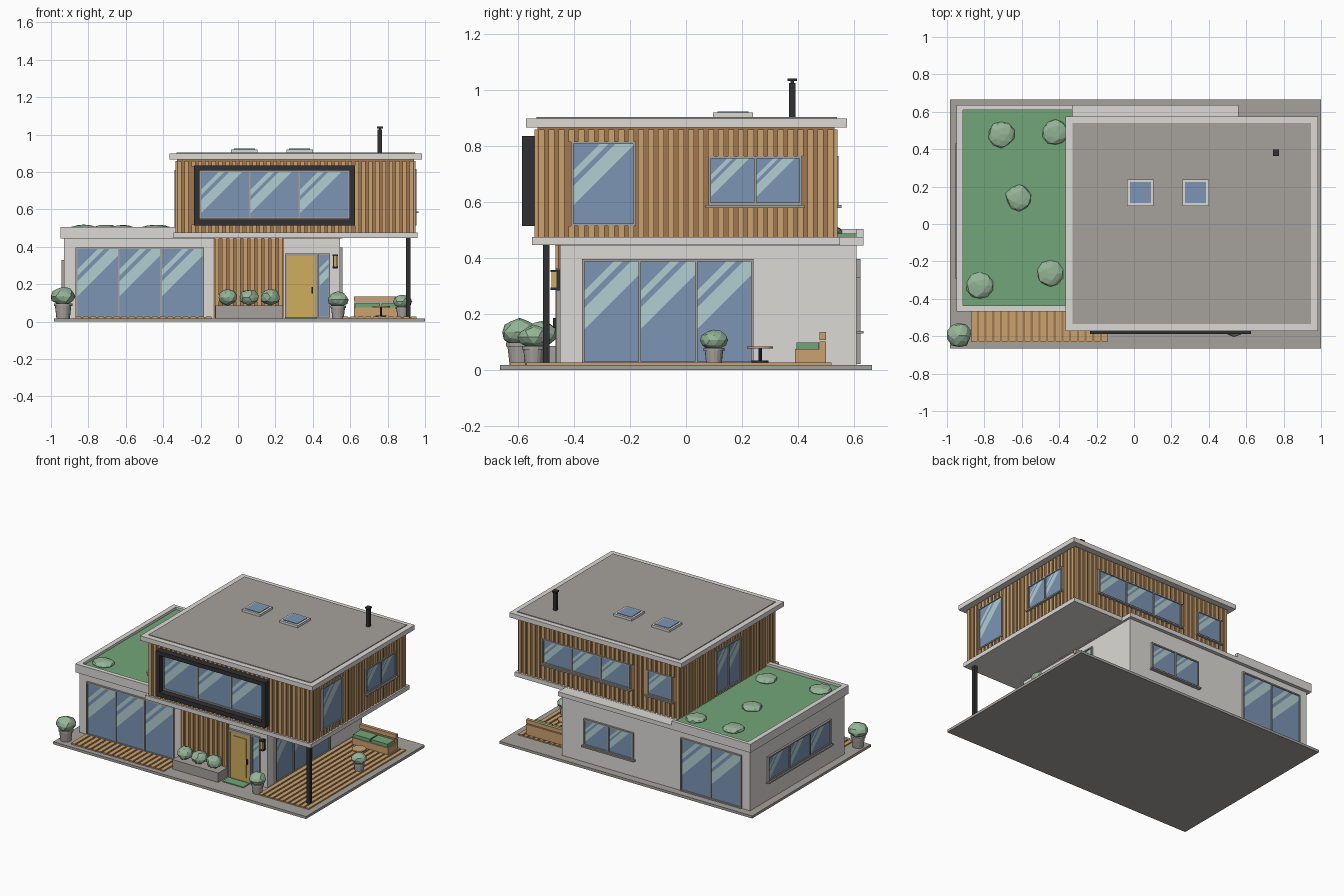
import bpy, bmesh, math, random
from mathutils import Vector, Matrix

if "Cube" in bpy.data.objects:
    bpy.data.objects.remove(bpy.data.objects["Cube"])
random.seed(4)

def material(name, r, g, b):
    m = bpy.data.materials.new(name)
    m.diffuse_color = (r, g, b, 1)
    m.use_nodes = True
    m.node_tree.nodes["Principled BSDF"].inputs["Base Color"].default_value = m.diffuse_color
    return m

WHITE = material("off_white", .72, .70, .67)
GREY = material("warm_grey", .38, .36, .34)
DARK = material("charcoal", .03, .03, .033)
WOOD = material("light_wood", .60, .36, .16)
BROWN = material("brown_wood", .36, .19, .08)
GLASS = material("blue_glass", .20, .30, .46)
GLINT = material("pale_glint", .45, .62, .64)
YELLOW = material("yellow_door", .62, .42, .11)
GREEN = material("grass_green", .17, .38, .19)
LEAF = material("leaf_green", .30, .46, .31)

def finish(name, bm, *mats):
    me = bpy.data.meshes.new(name)
    bm.to_mesh(me)
    bm.free()
    for m in mats:
        me.materials.append(m)
    ob = bpy.data.objects.new(name, me)
    bpy.context.collection.objects.link(ob)
    return ob

def boxes(name, mat, *items):
    """One object made of boxes (x0, x1, y0, y1, z0, z1)."""
    bm = bmesh.new()
    for x0, x1, y0, y1, z0, z1 in items:
        c = Vector((x0 + x1, y0 + y1, z0 + z1)) / 2
        s = Matrix.Diagonal((abs(x1 - x0), abs(y1 - y0), abs(z1 - z0), 1))
        bmesh.ops.create_cube(bm, size=1, matrix=Matrix.Translation(c) @ s)
    return finish(name, bm, mat)

# Each wall side: direction to the right as seen from outside, and outward direction
SIDES = {"front": ((1, 0, 0), (0, -1, 0)), "right": ((0, 1, 0), (1, 0, 0)),
         "back": ((-1, 0, 0), (0, 1, 0)), "left": ((0, -1, 0), (-1, 0, 0))}

def on_wall(side, u0, u1, o0, o1, z0, z1):
    """Box from wall coordinates: along, outward distance, height."""
    U, N = (Vector(v) for v in SIDES[side])
    a, b = U * u0 + N * o0, U * u1 + N * o1
    return (min(a.x, b.x), max(a.x, b.x), min(a.y, b.y), max(a.y, b.y), z0, z1)

def pane(name, side, u0, u1, o, z0, z1):
    """Glass sheet cut by two diagonal glints."""
    U, N = (Vector(v) for v in SIDES[side])
    Z = Vector((0, 0, 1))
    bm = bmesh.new()
    bm.faces.new([bm.verts.new(U * u + N * o + Z * z)
                  for u, z in ((u0, z0), (u1, z0), (u1, z1), (u0, z1))])
    w, h = u1 - u0, z1 - z0
    base = U * u1 + N * o + Z * z0
    D = Z - U
    for t in (.56, .70, .75, .81):
        bmesh.ops.bisect_plane(bm, geom=bm.verts[:] + bm.edges[:] + bm.faces[:],
                               plane_co=base + Z * t * (w + h), plane_no=D)
    for f in bm.faces:
        t = (f.calc_center_median() - base).dot(D) / (w + h)
        f.material_index = int(.56 < t < .70 or .75 < t < .81)
    finish(name, bm, GLASS, GLINT)

def window(name, side, a0, a1, wall, z0, z1, n, sill=False, frame=GREY, fw=.009):
    s = 1 if side in ("front", "right") else -1
    u0, u1 = sorted((a0 * s, a1 * s))
    parts = [on_wall(side, u0, u1, wall - .01, wall + .014, z, z + fw) for z in (z0, z1 - fw)]
    step = (u1 - u0 - fw) / n
    for i in range(n + 1):
        u = u0 + i * step
        parts.append(on_wall(side, u, u + fw, wall - .01, wall + .014, z0, z1))
        if i < n:
            pane(name + "_glass_%d" % (i + 1), side, u + fw, u + step, wall + .007, z0 + fw, z1 - fw)
    if sill:
        parts.append(on_wall(side, u0 - .01, u1 + .01, wall, wall + .024, z0 - .01, z0))
    boxes(name + "_frame", frame, *parts)

def battens(name, side, a0, a1, wall, z0, z1, holes=()):
    """Vertical cladding strips, interrupted at window openings."""
    s = 1 if side in ("front", "right") else -1
    n = round((a1 - a0) / .036)
    step = (a1 - a0) / n
    parts = []
    for i in range(n):
        a = a0 + (i + .5) * step
        spans = [(z0, z1)]
        for h0, h1, b, t in holes:
            if h0 - .01 < a < h1 + .01:
                spans = [(z0, b), (t, z1)]
        for b, t in spans:
            parts.append(on_wall(side, a * s - .011, a * s + .011, wall - .002, wall + .009, b, t))
    boxes(name, WOOD, *parts)

def bush(name, x, y, z, r, rz):
    bm = bmesh.new()
    bmesh.ops.create_icosphere(bm, subdivisions=2, radius=1)
    for v in bm.verts:
        v.co *= random.uniform(.9, 1.06)
        v.co = Vector((x + v.co.x * r, y + v.co.y * r, z + v.co.z * rz))
    finish(name, bm, LEAF)

def cylinder(bm, x, y, z0, z1, r0, r1, n=16):
    bmesh.ops.create_cone(bm, cap_ends=True, segments=n, radius1=r0, radius2=r1, depth=z1 - z0,
                          matrix=Matrix.Translation((x, y, (z0 + z1) / 2)))

# Base and decks
boxes("base_slab", GREY, (-.985, 1, -.665, .665, 0, .018))
def deck(name, x0, x1, y0, y1, n):
    w = (x1 - x0) / n
    boxes(name + "_boards", WOOD, *[(x0 + i * w, x0 + (i + .72) * w, y0, y1, .018, .027) for i in range(n)])
    boxes(name + "_bed", BROWN, (x0, x1 - .28 * w, y0 + .003, y1 - .003, .016, .021))
deck("front_deck", -.87, -.13, -.63, -.455, 18)
deck("side_deck", .56, .965, -.57, .52, 10)

# Ground floor
boxes("ground_walls", WHITE, (-.93, .545, -.45, .61, .018, .45))
boxes("ground_roof_slab", WHITE, (-.95, .56, -.468, .635, .445, .475))
boxes("roof_parapet", WHITE, (-.95, -.915, -.468, .635, .47, .505),
      (-.915, -.33, -.468, -.437, .47, .505), (-.915, -.33, .61, .635, .47, .505))
boxes("green_roof", GREEN, (-.917, -.33, -.44, .612, .47, .488))
for i, (x, y) in enumerate(((-.71, .48), (-.42, .49), (-.615, .14), (-.825, -.33), (-.45, -.265))):
    bush("roof_shrub_%d" % (i + 1), x, y, .493, .072, .026)
window("front_sliding_door", "front", -.868, -.182, .45, .022, .397, 3)
window("side_sliding_door", "right", -.372, .242, .545, .022, .397, 3)
window("back_sliding_door", "back", -.868, -.39, .61, .022, .397, 2)
window("back_window", "back", -.02, .37, .61, .14, .33, 2, True)
window("left_window", "left", -.285, .42, .93, .155, .33, 3, True)

# Entrance: wood panel, door, side light, lamp, mat
boxes("entry_panel", BROWN, (-.13, .245, -.457, -.44, .02, .445))
battens("entry_panel_battens", "front", -.13, .245, .457, .02, .445)
boxes("door_frame", GREY, (.25, .262, -.466, -.44, .02, .365), (.413, .425, -.466, -.44, .02, .365),
      (.262, .413, -.466, -.44, .35, .365))
boxes("front_door", YELLOW, (.262, .413, -.46, -.44, .02, .35))
boxes("door_panel", YELLOW, (.285, .39, -.465, -.455, .05, .325))
boxes("door_handle", DARK, (.394, .401, -.475, -.455, .15, .185))
window("door_side_light", "front", .427, .493, .45, .022, .365, 1)
boxes("wall_lamp", DARK, (.508, .532, -.463, -.445, .285, .36),
      (.506, .534, -.485, -.445, .35, .358), (.506, .534, -.485, -.445, .286, .294))
boxes("lamp_glow", YELLOW, (.511, .529, -.481, -.46, .294, .35))
boxes("door_mat", GREEN, (.255, .42, -.54, -.47, .018, .024))

# Upper floor
boxes("upper_floor_slab", WHITE, (-.345, .96, -.55, .55, .446, .476))
boxes("upper_walls", BROWN, (-.325, .94, -.532, .532, .475, .868))
battens("front_battens", "front", -.33, .945, .532, .476, .86, [(-.23, .62, .52, .83)])
battens("right_battens", "right", -.535, .535, .94, .476, .86,
        [(-.41, -.178, .515, .815), (.08, .415, .59, .765)])
battens("back_battens", "back", -.33, .945, .532, .476, .86,
        [(.06, .748, .59, .765), (-.27, -.074, .59, .765)])
battens("left_battens", "left", -.535, .535, .325, .476, .86, [(-.14, .14, .5, .81)])
window("upper_right_tall_window", "right", -.412, -.178, .94, .515, .817, 1)
window("upper_right_wide_window", "right", .08, .415, .94, .59, .765, 2, True)
window("upper_back_wide_window", "back", .06, .748, .532, .59, .765, 3, True)
window("upper_back_small_window", "back", -.27, -.074, .532, .59, .765, 1, True)
window("upper_left_door", "left", -.14, .14, .325, .5, .81, 2)
window("upper_front_window", "front", -.207, .597, .532, .548, .808, 3)
boxes("front_box_frame", DARK, (-.235, -.207, -.587, -.53, .515, .836), (.597, .625, -.587, -.53, .515, .836),
      (-.207, .597, -.587, -.53, .515, .545), (-.207, .597, -.587, -.53, .808, .836))
boxes("porch_post", DARK, (.898, .922, -.512, -.488, .02, .447))

# Roof, skylights, chimney
boxes("roof", WHITE, (-.367, .985, -.573, .575, .867, .9))
boxes("roof_surface", GREY, (-.328, .947, -.535, .54, .895, .905))
for i, x in enumerate((.034, .33)):
    boxes("skylight_frame_%d" % (i + 1), WHITE, (x - .071, x + .071, .097, .239, .9, .921))
    boxes("skylight_glass_%d" % (i + 1), GLASS, (x - .056, x + .056, .112, .224, .918, .925))
boxes("chimney", DARK, (.747, .771, .368, .392, .9, 1.027),
      (.753, .765, .374, .386, 1.02, 1.035), (.742, .776, .363, .397, 1.033, 1.042))

# Planter and potted shrubs
boxes("planter", GREY, (-.12, .24, -.565, -.462, .018, .085))
for i, x in enumerate((-.053, .06, .173)):
    bush("planter_shrub_%d" % (i + 1), x, -.515, .13, .054, .043)
for i, (x, y, r) in enumerate(((-.935, -.595, .066), (.535, -.545, .056), (.88, .1, .05))):
    k = r / .066
    bm = bmesh.new()
    cylinder(bm, x, y, .018, .018 + .07 * k, .036 * k, .044 * k)
    cylinder(bm, x, y, .018 + .065 * k, .018 + .08 * k, .049 * k, .049 * k)
    finish("pot_%d" % (i + 1), bm, GREY)
    bush("pot_shrub_%d" % (i + 1), x, y, .018 + .117 * k, r, .05 * k)

# Patio bench and table
boxes("bench", WOOD, (.62, .905, .39, .5, .027, .075), (.62, .905, .478, .5, .075, .101),
      (.62, .905, .478, .5, .107, .135))
boxes("bench_cushions", GREEN, (.628, .758, .395, .475, .075, .098), (.767, .897, .395, .475, .075, .098))
bm = bmesh.new()
cylinder(bm, .765, .265, .076, .084, .047, .047, 20)
finish("table_top", bm, WOOD)
bm = bmesh.new()
cylinder(bm, .765, .265, .027, .077, .006, .006, 10)
cylinder(bm, .765, .265, .027, .033, .03, .03, 16)
finish("table_stand", bm, DARK)
